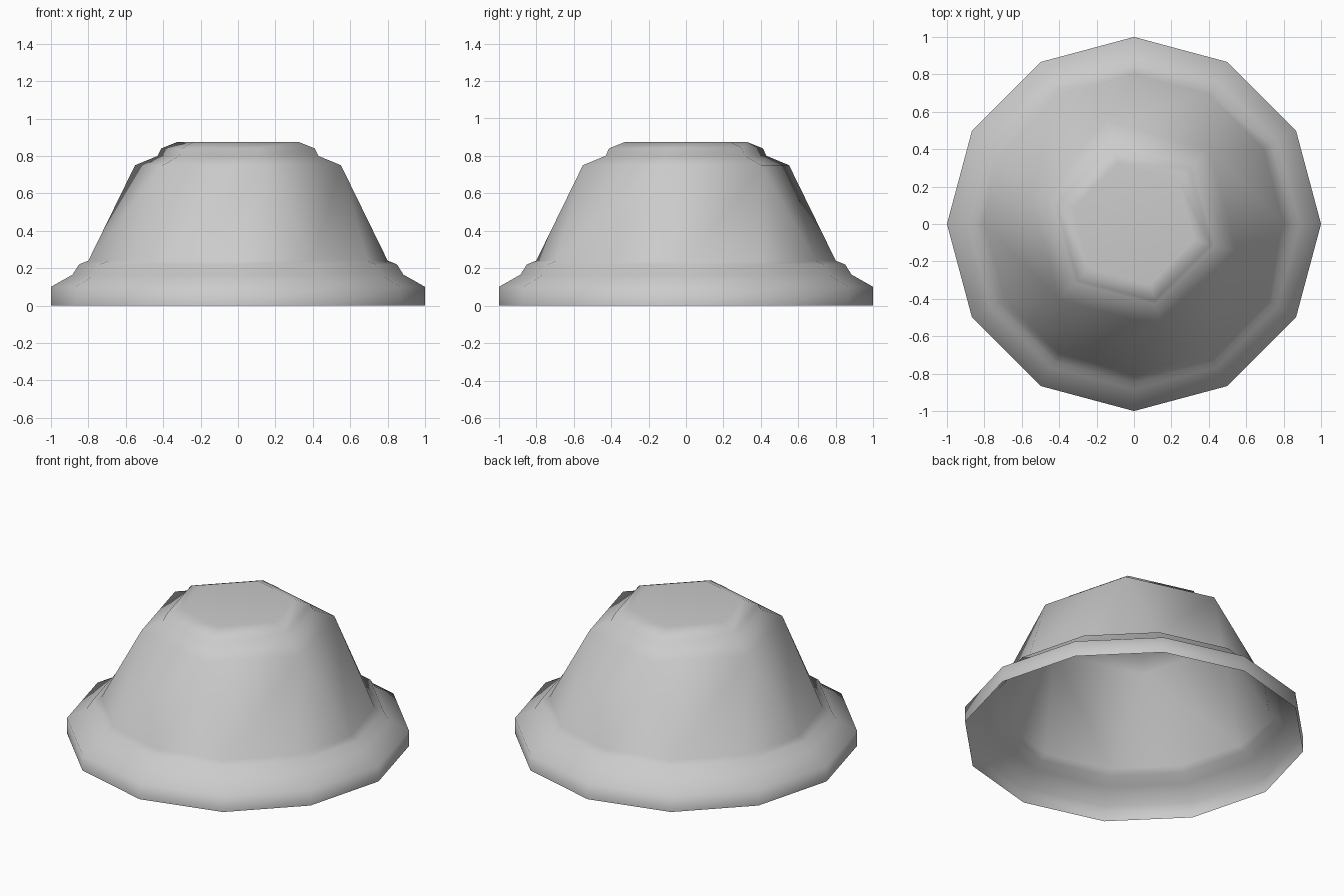
import bpy, bmesh
from math import cos, sin, radians

cube = bpy.data.objects.get("Cube")
if cube:
    bpy.data.objects.remove(cube, do_unlink=True)

# One plain grey for the whole shell
grey = bpy.data.materials.new("plain_grey")
grey.use_nodes = True
colour = (0.6, 0.6, 0.6, 1.0)
grey.diffuse_color = colour
grey.node_tree.nodes["Principled BSDF"].inputs["Base Color"].default_value = colour

bm = bmesh.new()


def ring(sides, radius, z, start):
    step = 360 / sides
    angles = [radians(start + step * i) for i in range(sides)]
    return [bm.verts.new((radius * cos(a), radius * sin(a), z)) for a in angles]


def bridge(lower, upper):
    n = len(lower)
    for i in range(n):
        j = (i + 1) % n
        bm.faces.new((lower[i], lower[j], upper[j], upper[i]))


# Twelve-sided brim: outer wall, slope, small step and foot of the body
brim = [ring(12, r, z, -30) for r, z in
        ((1, 0), (1, 0.1), (0.885, 0.165), (0.85, 0.22), (0.8, 0.24))]

# Six-sided shoulder and raised cap
cap = [ring(6, r, z, -15) for r, z in
       ((0.57, 0.75), (0.445, 0.8), (0.425, 0.84), (0.335, 0.875))]

for rings in (brim, cap):
    for lower, upper in zip(rings, rings[1:]):
        bridge(lower, upper)

# Body wall: twelve sides at the foot narrow to six at the shoulder
foot, shoulder = brim[-1], cap[0]
for k in range(6):
    a, b, c = (foot[(2 * k + i) % 12] for i in range(3))
    bm.faces.new((a, b, shoulder[k]))
    bm.faces.new((b, c, shoulder[(k + 1) % 6], shoulder[k]))

# Flat top; the underside stays open
bm.faces.new(cap[-1])
for face in bm.faces:
    face.smooth = True
bm.normal_update()

mesh = bpy.data.meshes.new("hollow_dome")
bm.to_mesh(mesh)
bm.free()
mesh.materials.append(grey)
dome = bpy.data.objects.new("hollow_dome", mesh)
bpy.context.collection.objects.link(dome)

# Let the large faces lead the smooth shading
weighted = dome.modifiers.new("soft_shading", "WEIGHTED_NORMAL")
weighted.mode = "FACE_AREA"
